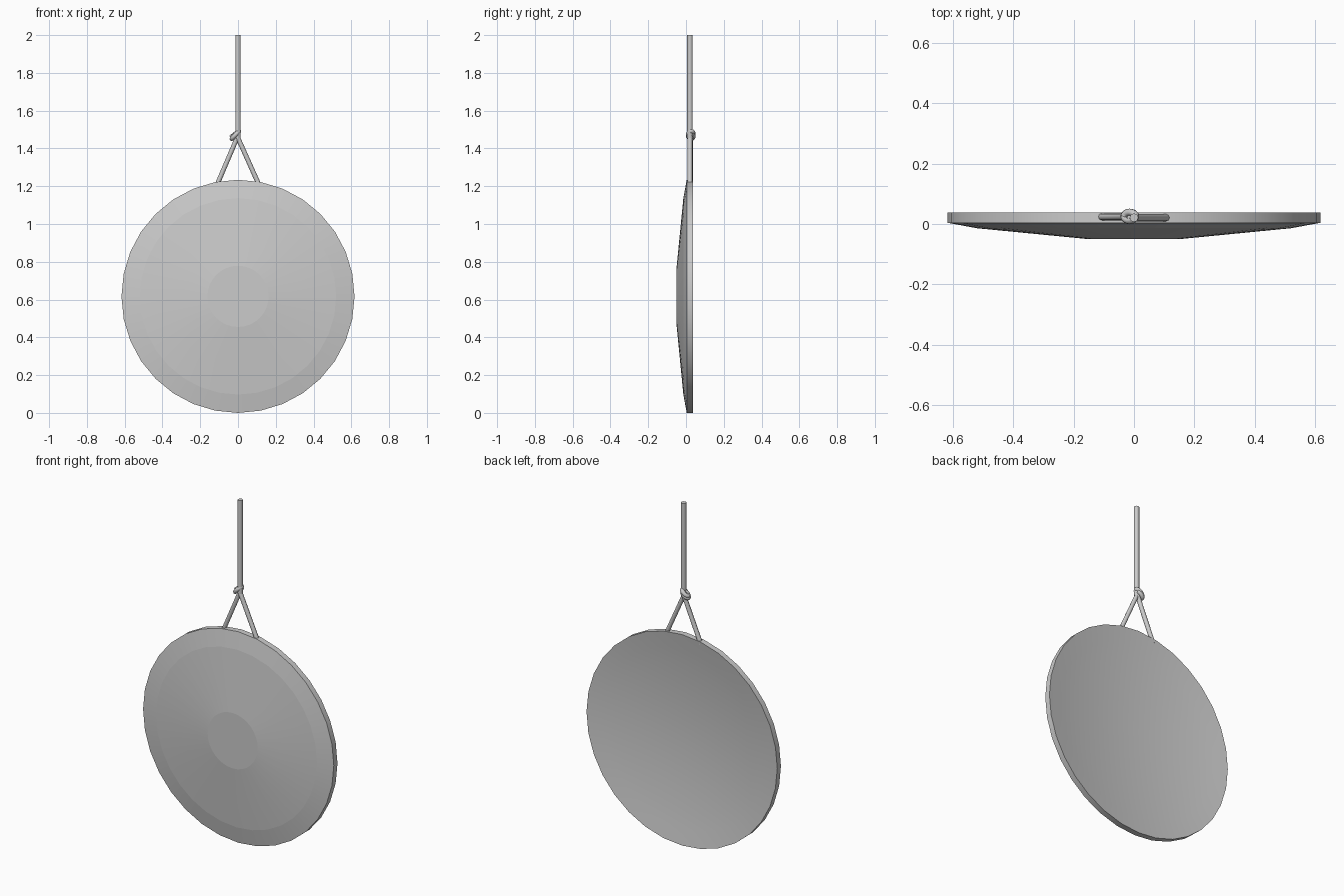
import bpy, bmesh, math
from mathutils import Vector

if "Cube" in bpy.data.objects:
    bpy.data.objects.remove(bpy.data.objects["Cube"])

SIDES = 32
CZ, R = 0.617, 0.617


def lathe_disc(name, profile, sharp_rings):
    """Spin a (radius, y) profile around the y axis and cap both ends."""
    bm = bmesh.new()
    rings = []
    for r, y in profile:
        rings.append([bm.verts.new((r * math.sin(2 * math.pi * i / SIDES), y,
                                    CZ + r * math.cos(2 * math.pi * i / SIDES)))
                      for i in range(SIDES)])
    for a, b in zip(rings, rings[1:]):
        for i in range(SIDES):
            j = (i + 1) % SIDES
            bm.faces.new((a[i], a[j], b[j], b[i]))
    bm.faces.new(rings[0])
    bm.faces.new(rings[-1])
    bmesh.ops.recalc_face_normals(bm, faces=bm.faces)
    for f in bm.faces:
        f.smooth = True
    for k in sharp_rings:
        for i in range(SIDES):
            bm.edges.get((rings[k][i], rings[k][(i + 1) % SIDES])).smooth = False
    me = bpy.data.meshes.new(name)
    bm.to_mesh(me)
    bm.free()
    ob = bpy.data.objects.new(name, me)
    bpy.context.collection.objects.link(ob)
    return ob


def rope(name, points, radius):
    """Round cord swept along a point path."""
    cu = bpy.data.curves.new(name, 'CURVE')
    cu.dimensions = '3D'
    cu.bevel_depth = radius
    cu.bevel_resolution = 2
    cu.use_fill_caps = True
    sp = cu.splines.new('POLY')
    sp.points.add(len(points) - 1)
    for p, co in zip(sp.points, points):
        p.co = (*co, 1)
    sp.use_smooth = True
    ob = bpy.data.objects.new(name, cu)
    bpy.context.collection.objects.link(ob)
    return ob


# Gong plate: stepped dome on the front, short rim, shallow hollow in the back
DEPTH = 0.05
front = [(0.162, -0.049), (0.52, -0.014), (R, 0.004), (R, 0.038)]
hollow = [(R * t, 0.038 - DEPTH * (1 - t * t)) for t in (0.85, 0.7, 0.5, 0.3, 0.1)]
lathe_disc("gong_plate", front + hollow, range(4))

# Hanging cord and the two legs down to the rim
Y = 0.021
rope("hanging_cord", [(0, Y, 1.455), (0, Y, 2.0)], 0.0145)
rope("left_leg", [(-0.112, 0.024, 1.205), (-0.004, 0.024, 1.458), (-0.004, 0.024, 1.48)], 0.0125)
rope("right_leg", [(0.112, Y, 1.205), (0.0, Y, 1.455), (-0.012, Y, 1.485)], 0.0125)

# Knot: a steep tilted wrap around the cord
knot = []
for i in range(23):
    t = i / 22
    a = 2 * math.pi * (1.4 * t + 0.1)
    x = 0.019 * math.cos(a)
    knot.append(Vector((-0.014 + x, 0.025 + 0.014 * math.sin(a),
                        1.463 + 0.018 * t + 0.9 * x)))
rope("cord_knot", knot, 0.012)
